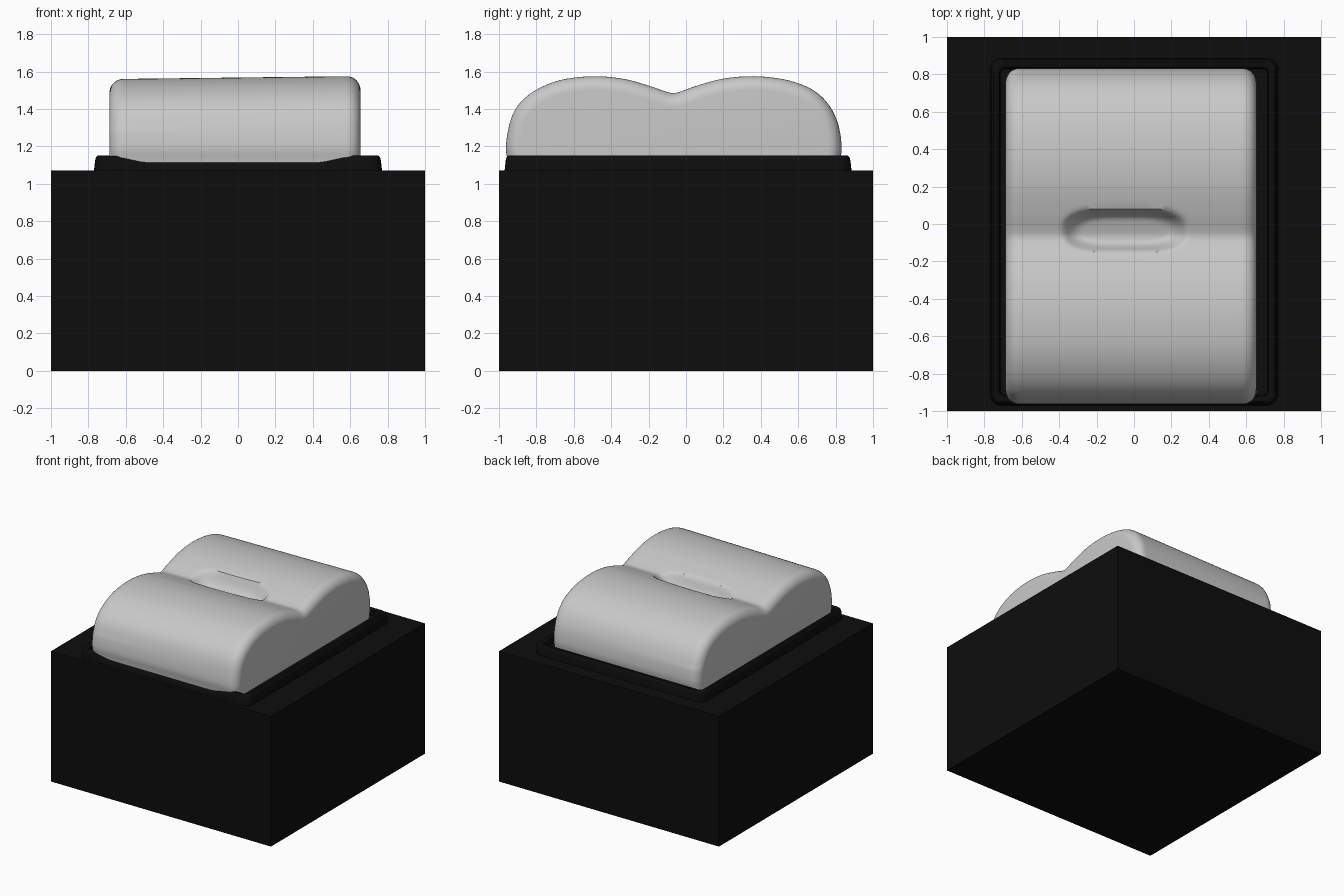
import bpy, bmesh, math

if "Cube" in bpy.data.objects:
    bpy.data.objects.remove(bpy.data.objects["Cube"])


def material(name, v):
    m = bpy.data.materials.new(name)
    m.diffuse_color = (v, v, v, 1)
    m.use_nodes = True
    m.node_tree.nodes["Principled BSDF"].inputs["Base Color"].default_value = m.diffuse_color
    return m


BLACK = material("matte black", 0.004)
GREY = material("light grey", 0.58)


def finish(name, bm, mat, smooth=True):
    bmesh.ops.recalc_face_normals(bm, faces=bm.faces)
    me = bpy.data.meshes.new(name)
    bm.to_mesh(me)
    bm.free()
    me.materials.append(mat)
    if smooth:
        for p in me.polygons:
            p.use_smooth = True
        me.set_sharp_from_angle(angle=math.radians(40))
    ob = bpy.data.objects.new(name, me)
    bpy.context.collection.objects.link(ob)


def smoothstep(t):
    t = max(0.0, min(1.0, t))
    return t * t * (3 - 2 * t)


def skin(bm, loops, closed):
    rows = [[bm.verts.new(p) for p in loop] for loop in loops]
    n = len(rows[0])
    for a, b in zip(rows, rows[1:]):
        for i in range(n if closed else n - 1):
            j = (i + 1) % n
            bm.faces.new((a[i], a[j], b[j], b[i]))
    bm.faces.new(rows[0])
    bm.faces.new(rows[-1])


# Base block
bm = bmesh.new()
bmesh.ops.create_cube(bm, size=1)
for v in bm.verts:
    v.co = (v.co.x * 2, v.co.y * 2, (v.co.z + 0.5) * 1.07)
finish("base_block", bm, BLACK, False)

# Raised collar: rounded rectangle lip whose front edge sags in the middle
def collar_loop(inset, z):
    x1, y0, y1 = 0.77 - inset, -0.97 + inset, 0.885 - inset
    r = max(0.01, 0.06 - inset * 0.6)
    pts = []
    for cx, cy, a0 in ((x1 - r, y1 - r, 0), (-x1 + r, y1 - r, 90),
                       (-x1 + r, y0 + r, 180), (x1 - r, y0 + r, 270)):
        for k in range(7):
            a = math.radians(a0 + 15 * k)
            pts.append((cx + r * math.cos(a), cy + r * math.sin(a), z))
        if a0 == 180:
            w = x1 - r
            pts += [(-w + 2 * w * k / 30, y0, z) for k in range(1, 30)]
    out = []
    for x, y, z in pts:
        if y < -0.85 and z > 1.11:
            z -= 0.035 * smoothstep((0.64 - abs(x + 0.03)) / 0.2)
        out.append((x, y, z))
    return out


bm = bmesh.new()
skin(bm, [collar_loop(i, z) for i, z in (
    (0, 1.05), (0, 1.07), (0.006, 1.125), (0.011, 1.142), (0.02, 1.15),
    (0.042, 1.15), (0.05, 1.143), (0.055, 1.105))], True)
finish("collar", bm, BLACK)

# Two-lobed cushion: side profile (y, z) swept along x
KEYS = [(-0.945, 1.06), (-0.955, 1.13), (-0.963, 1.2), (-0.945, 1.31),
        (-0.90, 1.41), (-0.81, 1.49), (-0.67, 1.548), (-0.49, 1.568),
        (-0.33, 1.553), (-0.2, 1.518), (-0.11, 1.487), (-0.07, 1.478),
        (-0.03, 1.486), (0.06, 1.518), (0.2, 1.555), (0.36, 1.568),
        (0.53, 1.55), (0.67, 1.50), (0.76, 1.42), (0.815, 1.31),
        (0.832, 1.2), (0.825, 1.13), (0.815, 1.06)]


def catmull(p, q, r, s, t):
    return tuple(0.5 * (2 * b + (c - a) * t + (2 * a - 5 * b + 4 * c - d) * t * t
                        + (3 * b - a - 3 * c + d) * t ** 3)
                 for a, b, c, d in zip(p, q, r, s))


ext = [KEYS[0]] + KEYS + [KEYS[-1]]
profile = [catmull(*ext[i:i + 4], k / 6) for i in range(len(KEYS) - 1) for k in range(6)]
profile.append(KEYS[-1])


def section(x, inset):
    pts = []
    for i, (y, z) in enumerate(profile):
        a, b = profile[max(i - 1, 0)], profile[min(i + 1, len(profile) - 1)]
        ty, tz = b[0] - a[0], b[1] - a[1]
        d = math.hypot(ty, tz)
        py, pz = y + inset * tz / d, z - inset * ty / d
        if pz > 1.3:
            pz += 0.012 * x
            # finger dimple between the lobes
            q = (abs(x + 0.05) / 0.34) ** 4 + (abs(py + 0.035) / 0.12) ** 2.5
            pz -= 0.085 * smoothstep((1 - q) / 0.85)
        pts.append((x, py, pz))
    return pts


X0, X1, R = -0.688, 0.655, 0.075
stations = []
for k in range(9):
    a = math.radians(90 * k / 8)
    stations.append((X0 + R * (1 - math.cos(a)), R * (1 - math.sin(a))))
right = [(X0 + X1 - x, i) for x, i in reversed(stations)]
lo, hi = X0 + R, X1 - R
stations += [(lo + (hi - lo) * k / 60, 0) for k in range(1, 60)] + right
bm = bmesh.new()
skin(bm, [section(x, i) for x, i in stations], True)
finish("cushion", bm, GREY)
